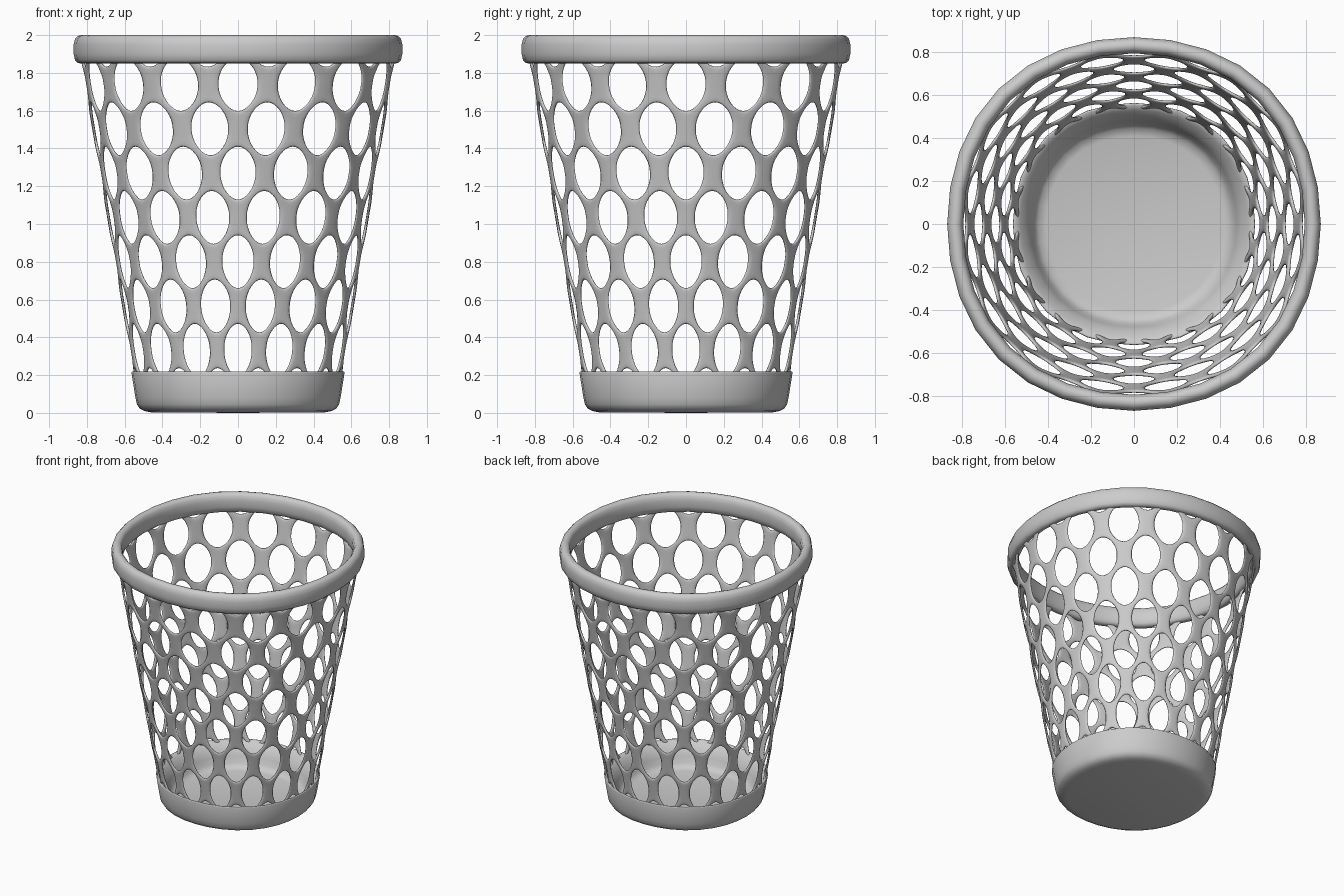
import bpy, bmesh, math

if "Cube" in bpy.data.objects:
    bpy.data.objects.remove(bpy.data.objects["Cube"])

COLS, ROW_STEP, ROW0 = 16, 0.2345, 0.097
HALF = math.pi / COLS            # half a hole spacing, as an angle
SIDE, TIP = 0.06, ROW_STEP - 0.06  # hexagonal cell corner heights


def wall_radius(z):
    return 0.548 + (z - 0.22) * 0.169


def place(r, a, z):
    # The plan is very slightly squared: fuller on the diagonals
    r *= 1 + 0.024 * math.sin(2 * a) ** 2
    return (r * math.cos(a), r * math.sin(a), z)


def finish(name, bm):
    bmesh.ops.recalc_face_normals(bm, faces=bm.faces)
    me = bpy.data.meshes.new(name)
    bm.to_mesh(me)
    bm.free()
    for p in me.polygons:
        p.use_smooth = True
    ob = bpy.data.objects.new(name, me)
    bpy.context.collection.objects.link(ob)
    return ob


def lathe(name, profile, sides=32, closed=False):
    bm = bmesh.new()
    rings = []
    for r, z in profile:
        if r == 0:
            rings.append([bm.verts.new((0, 0, z))] * sides)
        else:
            rings.append([bm.verts.new(place(r, 2 * math.pi * i / sides, z))
                          for i in range(sides)])
    pairs = list(zip(rings, rings[1:])) + ([(rings[-1], rings[0])] if closed else [])
    for a, b in pairs:
        for i in range(sides):
            j = (i + 1) % sides
            bm.faces.new(list(dict.fromkeys([a[i], a[j], b[j], b[i]])))
    return finish(name, bm)


# Lattice wall: staggered hexagonal cells, each with an elliptical hole
corners = [(1, -SIDE), (1, SIDE), (0, TIP), (-1, SIDE), (-1, -SIDE), (0, -TIP)]
outline = []
for (u0, v0), (u1, v1) in zip(corners, corners[1:] + corners[:1]):
    for k in range(4):
        t = k / 4
        outline.append((u0 + (u1 - u0) * t, v0 + (v1 - v0) * t))

bm = bmesh.new()
for row in range(9):
    zc = ROW0 + row * ROW_STEP
    for col in range(COLS):
        # odd rows sit on the front centre line
        ac = -math.pi / 2 + (2 * col + (row + 1) % 2) * HALF

        def point(u, v):
            z = zc + v
            return bm.verts.new(place(wall_radius(z), ac + u * HALF, z))

        outer, inner = [], []
        for u, v in outline:
            d = math.hypot(u / 0.64, v / 0.142)
            outer.append(point(u, v))
            inner.append(point(u / d, v / d))
        for i in range(len(outer)):
            j = (i + 1) % len(outer)
            bm.faces.new((outer[i], outer[j], inner[j], inner[i]))
bmesh.ops.remove_doubles(bm, verts=bm.verts, dist=0.0005)
# Trim where the wall enters the rim and the base
for z, n in ((1.9, 1), (0.17, -1)):
    bmesh.ops.bisect_plane(bm, geom=bm.verts[:] + bm.edges[:] + bm.faces[:],
                           plane_co=(0, 0, z), plane_no=(0, 0, n), clear_outer=True)
wall = finish("lattice_wall", bm)
sol = wall.modifiers.new("thickness", 'SOLIDIFY')
sol.thickness, sol.offset = 0.015, 0
sub = wall.modifiers.new("rounding", 'SUBSURF')
sub.levels = sub.render_levels = 1

# Rounded top rim
lathe("top_rim", [(0.85, 1.853), (0.863, 1.868), (0.87, 1.9), (0.87, 1.95),
                  (0.863, 1.98), (0.848, 1.996), (0.832, 2.0), (0.815, 1.996),
                  (0.802, 1.98), (0.795, 1.95), (0.795, 1.9), (0.802, 1.868),
                  (0.815, 1.853), (0.832, 1.85)], closed=True)

# Base cup with a sloping inner lip and a dished floor
lathe("base_cup", [(0, 0), (0.46, 0.003), (0.495, 0.01), (0.52, 0.022), (0.535, 0.045),
                   (0.543, 0.08), (0.564, 0.212), (0.562, 0.219), (0.556, 0.22),
                   (0.53, 0.198), (0.50, 0.165), (0.48, 0.12), (0.465, 0.075),
                   (0.445, 0.05), (0.41, 0.04), (0, 0.04)])
